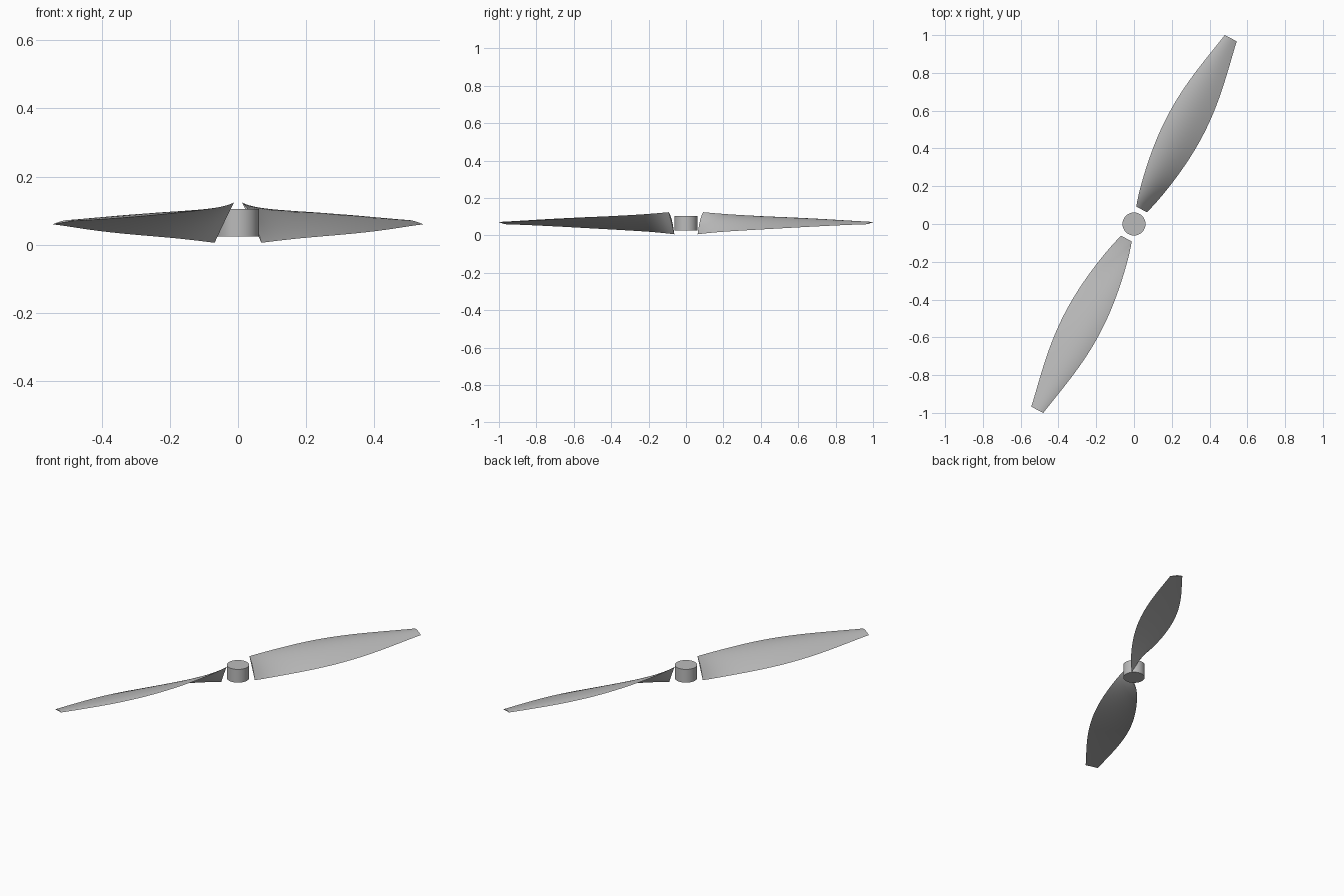
import bpy, bmesh, math
from mathutils import Matrix, Vector

cube = bpy.data.objects.get("Cube")
if cube:
    bpy.data.objects.remove(cube)

GREY = (0.5, 0.5, 0.5, 1)
mat = bpy.data.materials.new("plain grey")
mat.use_nodes = True
mat.diffuse_color = GREY
mat.node_tree.nodes["Principled BSDF"].inputs["Base Color"].default_value = GREY

ROOT, TIP = 0.087, 1.109       # blade start and end radius
PITCH = 0.16                   # radius times tangent of the blade angle
MID_Z = 0.065
HEADING = math.radians(62.5)   # direction of the first blade seen from above
STATIONS, STEPS = 32, 14
HALF_CHORD = [(ROOT, 0.067), (0.3, 0.092), (0.55, 0.111), (0.85, 0.086), (TIP, 0.036)]


def half_chord(r):
    """Smooth curve through the half chord points."""
    total = 0
    for i, (ri, ci) in enumerate(HALF_CHORD):
        for j, (rj, _) in enumerate(HALF_CHORD):
            if i != j:
                ci *= (r - rj) / (ri - rj)
        total += ci
    return total


def airfoil():
    """Closed section from -1 (leading) to 1 (trailing): arched top, nearly flat underside."""
    us = [-math.cos(math.pi * i / STEPS) for i in range(STEPS + 1)]
    arch = lambda u: (1 - u * u) * (1 - 0.35 * u)
    return [(u, 0.16 * arch(u)) for u in us] + [(u, 0.01 * arch(u)) for u in us[-2:0:-1]]


def finish(name, bm):
    bmesh.ops.recalc_face_normals(bm, faces=bm.faces)
    mesh = bpy.data.meshes.new(name)
    bm.to_mesh(mesh)
    bm.free()
    mesh.materials.append(mat)
    mesh.shade_smooth()
    mesh.set_sharp_from_angle(angle=math.radians(35))
    obj = bpy.data.objects.new(name, mesh)
    bpy.context.collection.objects.link(obj)


def blade(name, heading):
    bm = bmesh.new()
    turn = Matrix.Rotation(heading, 3, "Z")
    rings = []
    for k in range(STATIONS + 1):
        r = ROOT + (TIP - ROOT) * k / STATIONS
        c, a = half_chord(r), math.atan(PITCH / r)
        ring = []
        for u, v in airfoil():
            side = c * (u * math.cos(a) + v * math.sin(a))
            lift = c * (v * math.cos(a) - u * math.sin(a))
            ring.append(bm.verts.new(turn @ Vector((r, -side, MID_Z + lift))))
        rings.append(ring)
    n = len(rings[0])
    for a, b in zip(rings, rings[1:]):
        for i in range(n):
            j = (i + 1) % n
            bm.faces.new((a[i], a[j], b[j], b[i]))
    # Flat root and tip ends
    bm.faces.new(rings[0])
    bm.faces.new(rings[-1])
    finish(name, bm)


# Two opposite blades
blade("back_blade", HEADING)
blade("front_blade", HEADING + math.pi)

# Hub
hub = bmesh.new()
bmesh.ops.create_cone(hub, cap_ends=True, segments=48, radius1=0.061, radius2=0.061,
                      depth=0.08, matrix=Matrix.Translation((0, 0, MID_Z)))
finish("hub", hub)
